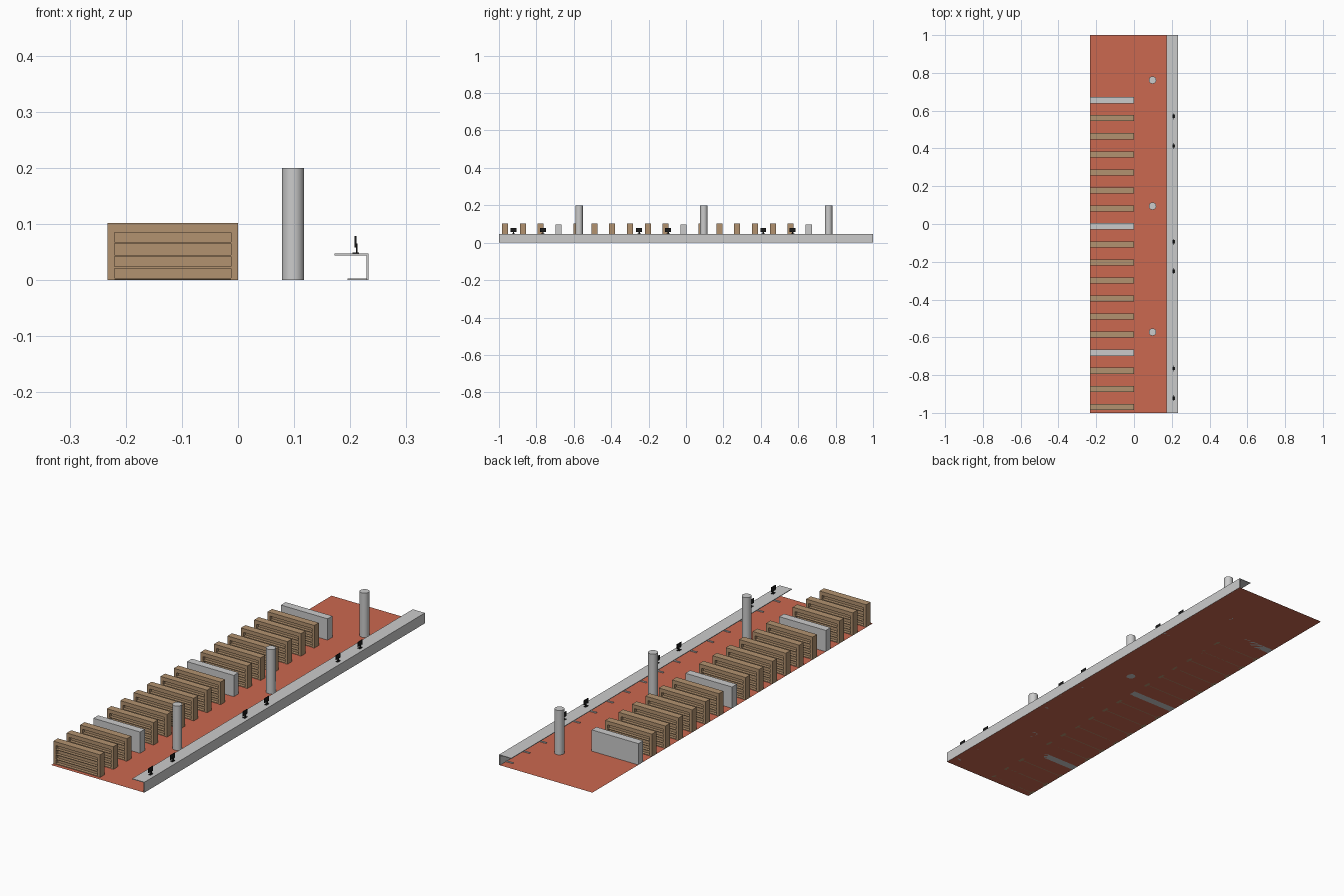
import bpy, bmesh
from mathutils import Matrix, Vector

if "Cube" in bpy.data.objects:
    bpy.data.objects.remove(bpy.data.objects["Cube"])


def material(name, rgb):
    m = bpy.data.materials.new(name)
    m.diffuse_color = (*rgb, 1)
    m.use_nodes = True
    m.node_tree.nodes["Principled BSDF"].inputs["Base Color"].default_value = m.diffuse_color
    return m


RED = material("terracotta", (0.60, 0.14, 0.08))
GREY = material("pale grey", (0.60, 0.60, 0.60))
WOOD = material("tan wood", (0.45, 0.29, 0.16))
BLACK = material("black", (0.01, 0.01, 0.01))


def boxes(name, mat, spans):
    """One object made of boxes, each given as (x0, x1, y0, y1, z0, z1)."""
    bm = bmesh.new()
    for x0, x1, y0, y1, z0, z1 in spans:
        centre = Vector(((x0 + x1) / 2, (y0 + y1) / 2, (z0 + z1) / 2))
        size = Matrix.Diagonal((x1 - x0, y1 - y0, z1 - z0, 1))
        bmesh.ops.create_cube(bm, size=1, matrix=Matrix.Translation(centre) @ size)
    me = bpy.data.meshes.new(name)
    bm.to_mesh(me)
    bm.free()
    me.materials.append(mat)
    ob = bpy.data.objects.new(name, me)
    bpy.context.collection.objects.link(ob)
    return ob


# Floor sheet
bpy.ops.mesh.primitive_plane_add(size=1)
floor = bpy.context.object
floor.name = "floor"
floor.data.transform(Matrix.Diagonal((0.466, 2, 1, 1)))
floor.data.materials.append(RED)

# Row of double-sided bookshelves, with a grey partition between groups
X0, X1, D, H = -0.233, 0.0, 0.016, 0.102
for i in range(18):
    y = -0.968 + i * 0.0955
    if i in (3, 10, 17):
        boxes("partition_wall", GREY, [(X0, X1, y - 0.017, y + 0.017, 0, 0.096)])
        continue
    parts = [
        (X0, X0 + 0.0125, y - D, y + D, 0, H),                   # sides
        (X1 - 0.0125, X1, y - D, y + D, 0, H),
        (X0 + 0.0125, X1 - 0.0125, y - D, y + D, H - 0.017, H),  # top
        (X0 + 0.0125, X1 - 0.0125, y - 0.002, y + 0.002, 0, H - 0.017),  # back
    ]
    for z in (0.001, 0.021, 0.042, 0.065):                       # shelf boards
        parts.append((X0 + 0.0125, X1 - 0.0125, y - D, y + D, z, z + 0.003))
    boxes("bookshelf", WOOD, parts)

# Columns
for y in (0.762, 0.095, -0.572):
    bpy.ops.mesh.primitive_cylinder_add(vertices=16, radius=0.02, depth=0.2,
                                        location=(0.098, y, 0.1))
    col = bpy.context.object
    col.name = "column"
    col.data.materials.append(GREY)
    bpy.ops.object.shade_smooth_by_angle()

# Counter: top and outer panel, open towards the room
boxes("counter", GREY, [(0.172, 0.233, -1, 1, 0.044, 0.047),
                        (0.229, 0.233, -1, 1, 0, 0.044)])
# Small feet under the counter
boxes("counter_feet", GREY, [(0.195, 0.229, y - 0.004, y + 0.004, 0, 0.003)
                             for y in (-0.95 + 0.119 * i for i in range(17))])

# Monitors on the counter
for y in (0.57, 0.413, -0.095, -0.25, -0.765, -0.922):
    boxes("monitor", BLACK, [
        (0.204, 0.216, y - 0.009, y + 0.009, 0.047, 0.049),   # base
        (0.210, 0.213, y - 0.003, y + 0.003, 0.049, 0.065),   # stand
        (0.208, 0.211, y - 0.016, y + 0.016, 0.058, 0.079),   # screen
    ])
